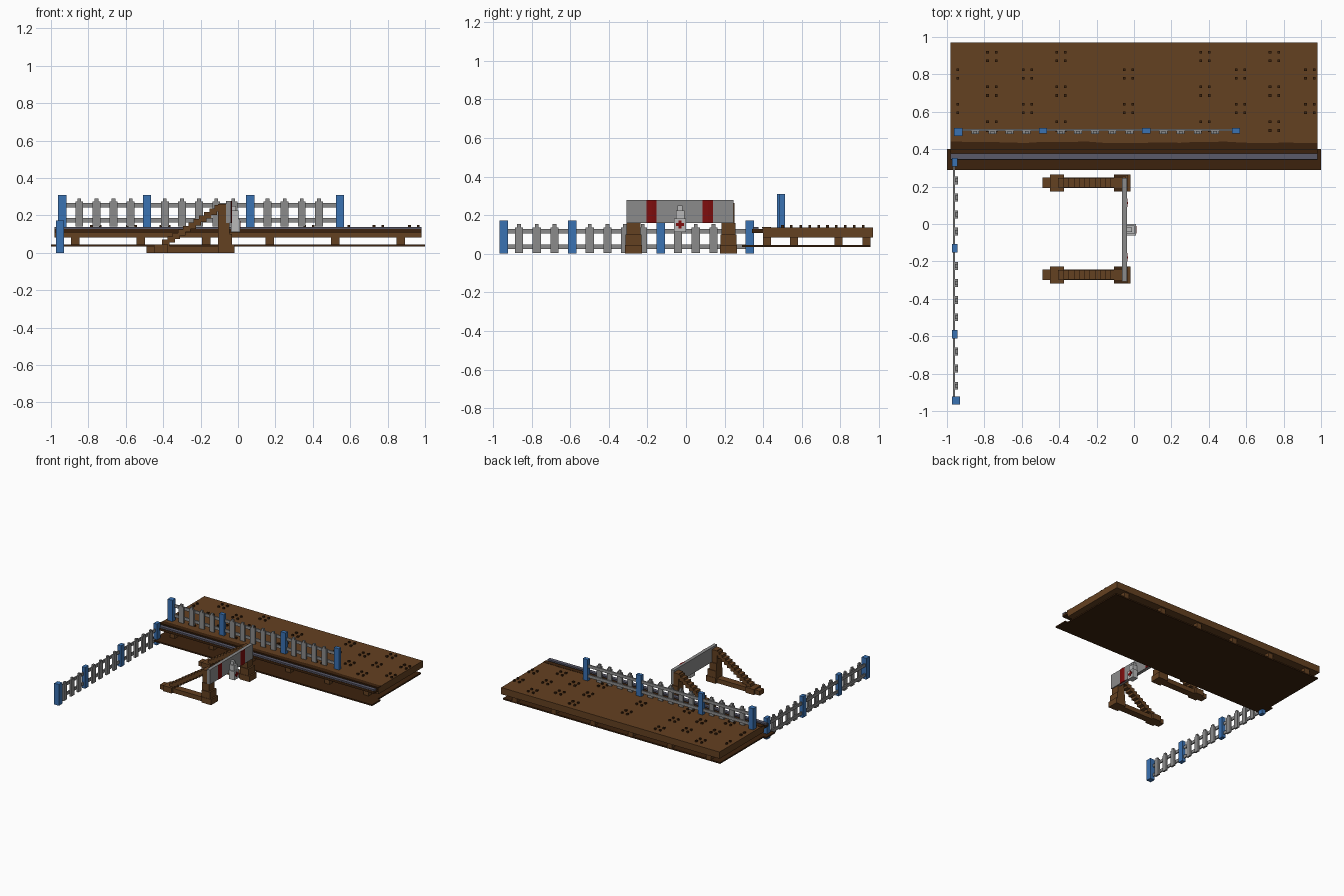
import bpy, bmesh, math, random

cube = bpy.data.objects.get("Cube")
if cube:
    bpy.data.objects.remove(cube, do_unlink=True)
random.seed(4)


def material(name, rgb):
    m = bpy.data.materials.new(name)
    m.use_nodes = True
    col = (*rgb, 1.0)
    m.diffuse_color = col
    b = next(n for n in m.node_tree.nodes if n.type == 'BSDF_PRINCIPLED')
    b.inputs["Base Color"].default_value = col
    b.inputs["Roughness"].default_value = 0.8
    return m


BROWN = material("brown wood", (0.127, 0.052, 0.015))
DARK = material("dark wood", (0.045, 0.016, 0.004))
BLUE = material("blue paint", (0.042, 0.168, 0.45))
GREY = material("grey paint", (0.26, 0.26, 0.26))
LIGHT = material("light grey metal", (0.48, 0.48, 0.48))
RED = material("red paint", (0.21, 0.004, 0.004))
SLATE = material("slate stone", (0.1, 0.1, 0.14))


def finish(name, mat, bm):
    bmesh.ops.recalc_face_normals(bm, faces=bm.faces)
    me = bpy.data.meshes.new(name)
    bm.to_mesh(me)
    bm.free()
    me.materials.append(mat)
    ob = bpy.data.objects.new(name, me)
    bpy.context.collection.objects.link(ob)
    return ob


def boxes(name, mat, spans):
    """One object from boxes given as (x0, x1, y0, y1, z0, z1)."""
    bm = bmesh.new()
    for x0, x1, y0, y1, z0, z1 in spans:
        vs = bmesh.ops.create_cube(bm, size=1)["verts"]
        for v in vs:
            v.co.x = x1 if v.co.x > 0 else x0
            v.co.y = y1 if v.co.y > 0 else y0
            v.co.z = z1 if v.co.z > 0 else z0
    return finish(name, mat, bm)


def prism(name, mat, pts, z0, z1):
    """Outline in x, y raised from z0 to z1."""
    bm = bmesh.new()
    f = bm.faces.new([bm.verts.new((x, y, z0)) for x, y in pts])
    r = bmesh.ops.extrude_face_region(bm, geom=[f])
    for v in r["geom"]:
        if isinstance(v, bmesh.types.BMVert):
            v.co.z = z1
    return finish(name, mat, bm)


# Platform: base plate, short supports, deck
boxes("base_plate", DARK, [(-1, 1, 0.29, 0.40, 0.034, 0.045),
                           (-0.975, 0.975, 0.40, 0.955, 0.034, 0.045)])
boxes("deck_supports", BROWN,
      [(x - 0.022, x + 0.022, y - 0.02, y + 0.02, 0.045, 0.085)
       for x in (-0.87, -0.52, -0.17, 0.17, 0.52, 0.87)
       for y in (0.42, 0.56, 0.79, 0.935)])
boxes("deck", BROWN, [(-0.98, 0.98, 0.40, 0.97, 0.083, 0.137)])

# Worn dark edge strip with an uneven back line, and the stone curb
n = 24
back = [(0.98 - 1.96 * i / n, 0.437 + random.uniform(-0.005, 0.004))
        for i in range(n + 1)]
prism("worn_edge", DARK, [(-0.98, 0.395), (0.98, 0.395)] + back, 0.13, 0.139)
boxes("edge_ledge", DARK, [(-0.98, 0.98, 0.343, 0.402, 0.108, 0.127)])
boxes("curb", SLATE, [(-0.98, 0.98, 0.346, 0.376, 0.127, 0.139)])

# Square bolt heads in groups of four
groups = [(x, y) for x in (-0.76, -0.39, 0.38, 0.75)
          for y in (0.895, 0.71, 0.523)]
groups += [(x, y) for x in (-0.965, -0.57, -0.03, 0.57, 0.94)
           for y in (0.802, 0.618)]
boxes("bolts", DARK,
      [(x + i - 0.007, x + i + 0.007, y + j - 0.007, y + j + 0.007,
        0.135, 0.149)
       for x, y in groups for i in (-0.023, 0.023) for j in (-0.023, 0.023)
       if x + i > -0.97])


# Fences: a = run direction, c = position across it, z = foot height
def fence(name, along_x, posts, pickets, c, z, side):
    def span(a, half, c0, c1, z0, z1):
        lo, hi = sorted((c + side * c0, c + side * c1))
        if along_x:
            return (a - half, a + half, lo, hi, z + z0, z + z1)
        return (lo, hi, a - half, a + half, z + z0, z + z1)

    ends = (posts[0], posts[-1])
    boxes(name + "_posts", BLUE,
          [span(a, 0.022, -0.016, 0.026 if a in ends[:1] else 0.014, 0, 0.172)
           for a in posts])
    mid, half = sum(ends) / 2, abs(ends[1] - ends[0]) / 2
    boxes(name + "_rails", GREY,
          [span(mid, half, -0.010, 0.0, h - 0.012, h + 0.012)
           for h in (0.037, 0.117)])
    slats = []
    for a in pickets:
        slats += [span(a, 0.021, 0, 0.015, 0.004, 0.137),
                  span(a, 0.010, 0, 0.015, 0.137, 0.153)]
    boxes(name + "_pickets", GREY, slats)


STEP = 0.0915
fence("deck_fence", True, [-0.94, -0.487, 0.066, 0.545],
      [-0.94 + STEP * k for k in range(1, 16) if k not in (5, 11)],
      0.497, 0.137, -1)
fence("ground_fence", False, [-0.944, -0.59, -0.13, 0.33],
      [0.325 - STEP * k for k in range(1, 14) if k not in (5, 10)],
      -0.957, 0.0, 1)

# Buffer stop: two wooden side frames
for name, y in (("back", 0.22), ("front", -0.272)):
    def b(x0, x1, w, z0, z1):
        return (x0, x1, y - w, y + w, z0, z1)
    boxes(name + "_frame_base", BROWN,
          [b(-0.49, -0.02, 0.028, 0, 0.036),
           b(-0.45, -0.375, 0.045, 0, 0.045),
           b(-0.107, -0.02, 0.045, 0, 0.045)])
    boxes(name + "_frame_post", BROWN,
          [b(-0.107, -0.062, 0.030, 0.04, 0.262),
           b(-0.107, -0.045, 0.036, 0.04, 0.16),
           b(-0.107, -0.032, 0.042, 0.04, 0.10)])
    # Stepped diagonal brace
    steps = 11
    boxes(name + "_frame_brace", BROWN,
          [b(-0.405 + 0.028 * i, -0.365 + 0.028 * i, 0.026,
             0.036 + 0.0185 * i, 0.070 + 0.0185 * i) for i in range(steps)])

# Cross board with bulging red stripes
boxes("cross_board", GREY, [(-0.064, -0.037, -0.308, 0.245, 0.16, 0.278)])
for name, y in (("front", -0.178), ("back", 0.113)):
    arc = [(-0.040 + 0.007 * math.sin(math.pi * i / 6),
            y - 0.037 + 0.074 * i / 6) for i in range(7)]
    prism(name + "_red_stripe", RED,
          [(-0.045, y - 0.037)] + arc + [(-0.045, y + 0.037)], 0.16, 0.278)

# Signal lamp with a red cross
LY = -0.031
boxes("lamp", LIGHT, [(-0.037, 0.010, LY - 0.030, LY + 0.030, 0.112, 0.182),
                      (-0.037, 0.002, LY - 0.022, LY + 0.022, 0.182, 0.225),
                      (-0.037, -0.010, LY - 0.012, LY + 0.012, 0.225, 0.25)])
boxes("lamp_cross", RED, [(0.009, 0.013, LY - 0.020, LY + 0.020, 0.143, 0.158),
                          (0.009, 0.0125, LY - 0.008, LY + 0.008, 0.13, 0.171)])
